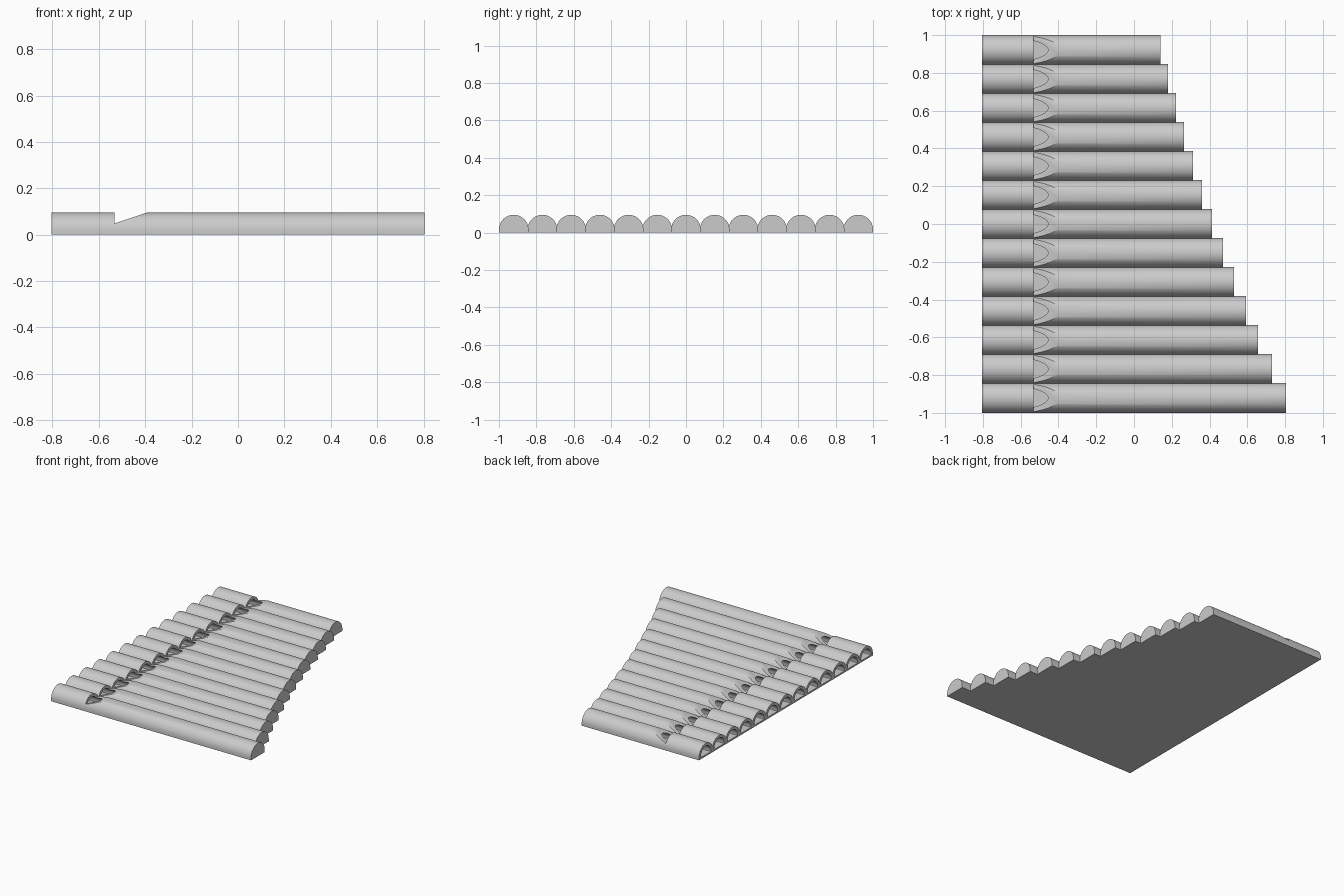
import bpy, bmesh, math

if "Cube" in bpy.data.objects:
    bpy.data.objects.remove(bpy.data.objects["Cube"])

LEFT, R, CZ, BORE = -0.805, 0.079, 0.016, 0.058
SPACING = (2 - 2 * R) / 12
# right-hand end of each pipe, from front to back
ENDS = [0.805, 0.73, 0.657, 0.594, 0.53, 0.47, 0.413,
        0.36, 0.312, 0.265, 0.222, 0.18, 0.14]

grey = bpy.data.materials.new("light grey")
grey.diffuse_color = (0.6, 0.6, 0.6, 1)
grey.use_nodes = True
grey.node_tree.nodes["Principled BSDF"].inputs["Base Color"].default_value = grey.diffuse_color


def prism(name, points, offset):
    """Closed solid swept from a 3D outline along an offset."""
    bm = bmesh.new()
    face = bm.faces.new([bm.verts.new(p) for p in points])
    ext = bmesh.ops.extrude_face_region(bm, geom=[face])
    moved = [g for g in ext["geom"] if isinstance(g, bmesh.types.BMVert)]
    bmesh.ops.translate(bm, verts=moved, vec=offset)
    bmesh.ops.recalc_face_normals(bm, faces=bm.faces)
    mesh = bpy.data.meshes.new(name)
    bm.to_mesh(mesh)
    bm.free()
    mesh.materials.append(grey)
    obj = bpy.data.objects.new(name, mesh)
    bpy.context.collection.objects.link(obj)
    return obj


def arch(x, y, radius, floor, n=32):
    """Half-round outline with short straight sides down to the floor."""
    pts = [(x, y + radius * math.cos(math.pi * i / n),
            CZ + radius * math.sin(math.pi * i / n)) for i in range(n + 1)]
    return pts + [(x, y - radius, floor), (x, y + radius, floor)]


def cut(obj, cutters):
    for c in cutters:
        mod = obj.modifiers.new("cut", 'BOOLEAN')
        mod.operation, mod.solver, mod.object = 'DIFFERENCE', 'EXACT', c
    bpy.context.view_layer.update()
    deps = bpy.context.evaluated_depsgraph_get()
    mesh = bpy.data.meshes.new_from_object(obj.evaluated_get(deps))
    obj.modifiers.clear()
    obj.data = mesh
    for c in cutters:
        bpy.data.objects.remove(c)


for i, end in enumerate(ENDS):
    y = -1 + R + i * SPACING
    # half-round pipe body
    pipe = prism(f"pipe_{i + 1}", arch(LEFT, y, R, 0), (end - LEFT, 0, 0))
    # bore, open at the mouth end and stopped at the far end
    bore = prism("bore_cutter", arch(LEFT - 0.02, y, BORE, 0.012),
                 (end - LEFT - 0.02, 0, 0))
    # sound window: upright step with a ramp
    w = 0.1
    window = prism("window_cutter",
                   [(-0.533, y - w, 0.048), (-0.383, y - w, 0.098),
                    (-0.383, y - w, 0.15), (-0.533, y - w, 0.15)],
                   (0, 2 * w, 0))
    cut(pipe, [bore, window])
    bpy.ops.object.select_all(action='DESELECT')
    pipe.select_set(True)
    bpy.context.view_layer.objects.active = pipe
    bpy.ops.object.shade_smooth_by_angle(angle=math.radians(30))
